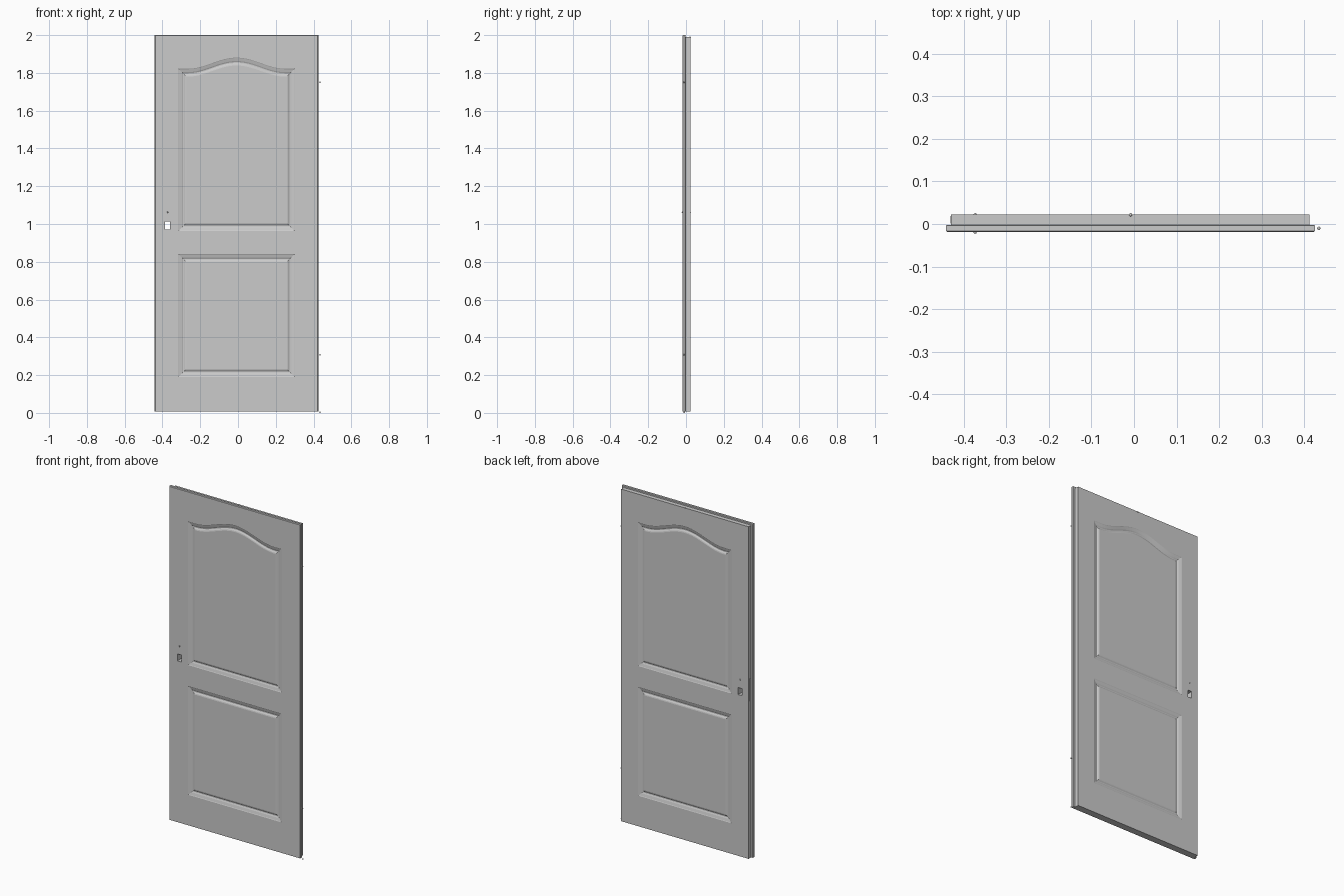
import bpy, bmesh, math
from mathutils import Vector

if "Cube" in bpy.data.objects:
    bpy.data.objects.remove(bpy.data.objects["Cube"])

CX = -0.0075                      # centre line of the panels
FRONT, SEAM, BACK = -0.019, -0.002, 0.0225


def rect(x0, x1, z0, z1):
    return [(x0, z0), (x1, z0), (x1, z1), (x0, z1)]


def panel(z0, z1, rise, inset):
    """Panel outline, optionally with a bell-shaped arched top."""
    half = 0.308 - inset
    pts = [(CX - half, z0 + inset), (CX + half, z0 + inset)]
    steps = 40 if rise else 1
    for i in range(steps + 1):
        u = half - 2 * half * i / steps
        bump = rise * (1 + math.cos(math.pi * u / 0.26)) / 2 if abs(u) < 0.26 else 0
        pts.append((CX + u, z1 - inset + bump))
    return pts


def ring(bm, pts, y):
    return [bm.verts.new((x, y, z)) for x, z in pts]


def bridge(bm, a, b):
    n = len(a)
    for i in range(n):
        j = (i + 1) % n
        bm.faces.new((a[i], a[j], b[j], b[i]))


def loft(bm, rings):
    for a, b in zip(rings, rings[1:]):
        bridge(bm, a, b)


def ring_edges(bm, r):
    return [bm.edges.get((r[i], r[(i + 1) % len(r)])) for i in range(len(r))]


def finish(bm, name, angle):
    bmesh.ops.recalc_face_normals(bm, faces=bm.faces[:])
    me = bpy.data.meshes.new(name)
    bm.to_mesh(me)
    bm.free()
    ob = bpy.data.objects.new(name, me)
    bpy.context.collection.objects.link(ob)
    bpy.ops.object.select_all(action='DESELECT')
    ob.select_set(True)
    bpy.context.view_layer.objects.active = ob
    bpy.ops.object.shade_smooth_by_angle(angle=math.radians(angle))
    return ob


# Door leaf: rounded front lip, rebated back
bm = bmesh.new()
Z0 = 0.008
rim = [ring(bm, rect(x0, x1, Z0, z1), y) for x0, x1, z1, y in (
    (-0.438, 0.422, 1.997, FRONT),
    (-0.441, 0.425, 2.0, FRONT + 0.003),
    (-0.441, 0.425, 2.0, SEAM - 0.002),
    (-0.439, 0.423, 1.998, SEAM),
    (-0.429, 0.412, 1.99, SEAM),
    (-0.429, 0.412, 1.99, BACK))]
loft(bm, rim)

# Lock hole through the leaf
hole = [ring(bm, rect(-0.387, -0.360, 0.970, 1.012), y) for y in (FRONT, BACK)]
bridge(bm, *hole)

# Raised and moulded panels on both faces: (inset, depth)
PROFILE = [(0, 0), (0.003, 0.0015), (0.018, 0.0055), (0.024, 0.0085),
           (0.029, 0.0085), (0.036, 0.004), (0.042, 0.0025)]
for y, into, outer, lock in ((FRONT, 1, rim[0], hole[0]), (BACK, -1, rim[-1], hole[1])):
    edges = ring_edges(bm, outer) + ring_edges(bm, lock)
    for z0, z1, rise in ((0.190, 0.840, 0), (0.964, 1.822, 0.059)):
        rings = [ring(bm, panel(z0, z1, rise, i), y + into * d) for i, d in PROFILE]
        loft(bm, rings)
        bm.faces.new(rings[-1])
        edges += ring_edges(bm, rings[0])
    bmesh.ops.triangle_fill(bm, use_beauty=True, use_dissolve=False,
                            edges=edges, normal=Vector((0, -into, 0)))
finish(bm, "door_leaf", 8)

# Latch plate on the rebated edge
bm = bmesh.new()
bmesh.ops.create_cube(bm, size=1)
for v in bm.verts:
    v.co = (-0.4295 + v.co.x * 0.003, 0.010 + v.co.y * 0.018, 1.015 + v.co.z * 0.13)
finish(bm, "latch_plate", 30)

# Small pins for the hinges, lock and top edge
PINS = {"lower_hinge_pin": (0.434, -0.010, 0.307),
        "upper_hinge_pin": (0.434, -0.010, 1.751),
        "floor_pivot_pin": (0.434, -0.010, 0.004),
        "front_lock_pin": (-0.373, -0.019, 1.062),
        "back_lock_pin": (-0.373, 0.0215, 1.062),
        "top_stop_pin": (-0.008, 0.0215, 1.989)}
for name, pos in PINS.items():
    bm = bmesh.new()
    bmesh.ops.create_uvsphere(bm, u_segments=8, v_segments=6, radius=0.004)
    bmesh.ops.translate(bm, verts=bm.verts[:], vec=pos)
    finish(bm, name, 50)
